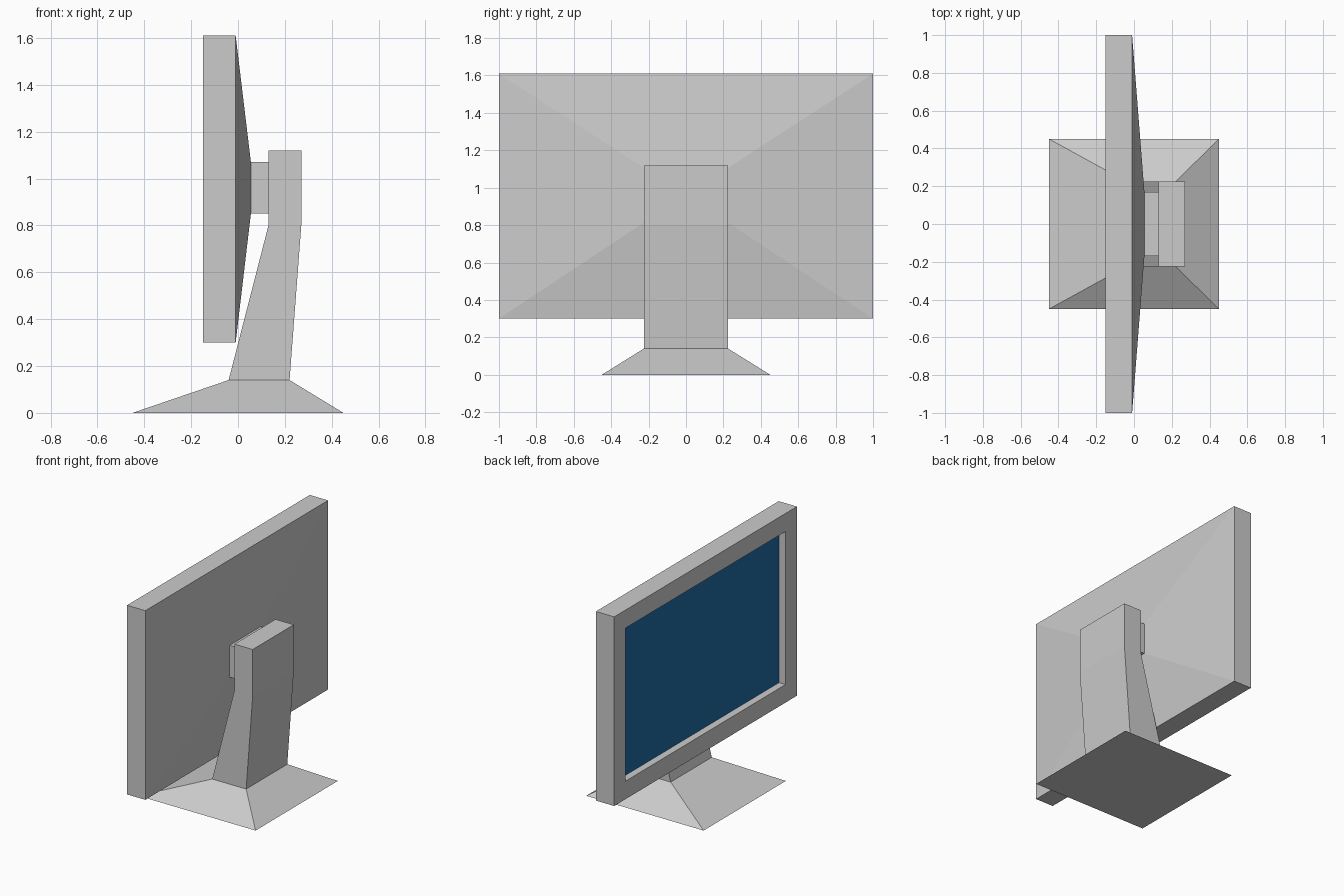
import bpy
import bmesh

if "Cube" in bpy.data.objects:
    bpy.data.objects.remove(bpy.data.objects["Cube"])


def x_rect(x, half_y, z0, z1):
    return [(x, -half_y, z0), (x, half_y, z0), (x, half_y, z1), (x, -half_y, z1)]


def z_rect(z, x0, x1, half_y):
    return [(x0, -half_y, z), (x1, -half_y, z), (x1, half_y, z), (x0, half_y, z)]


def loft(name, rings, open_start=False):
    """Skin four-sided rings into a flat-faced solid."""
    bm = bmesh.new()
    loops = [[bm.verts.new(p) for p in ring] for ring in rings]
    for a, b in zip(loops, loops[1:]):
        for i in range(4):
            j = (i + 1) % 4
            bm.faces.new((a[i], a[j], b[j], b[i]))
    start = bm.faces.new(loops[0][::-1])
    if len(loops) > 1:
        bm.faces.new(loops[-1])
        bmesh.ops.recalc_face_normals(bm, faces=bm.faces[:])
    if open_start:
        bm.faces.remove(start)
    mesh = bpy.data.meshes.new(name)
    bm.to_mesh(mesh)
    bm.free()
    obj = bpy.data.objects.new(name, mesh)
    bpy.context.collection.objects.link(obj)
    return obj


BEZEL = 0.125
Z0, Z1 = 0.30, 1.61
opening = (1 - BEZEL, Z0 + BEZEL, Z1 - BEZEL)

# Housing: recess walls, bezel, sides and tapered back
loft("housing", [
    x_rect(-0.10, *opening),
    x_rect(-0.15, *opening),
    x_rect(-0.15, 1.0, Z0, Z1),
    x_rect(-0.01, 1.0, Z0, Z1),
    x_rect(0.055, 0.17, 0.85, 1.07),
], open_start=True)

# Screen panel closing the recess, facing -x
screen = loft("screen", [x_rect(-0.10, *opening)])
blue = bpy.data.materials.new("screen_blue")
blue.diffuse_color = (0.015, 0.15, 0.37, 1)
blue.use_nodes = True
blue.node_tree.nodes["Principled BSDF"].inputs["Base Color"].default_value = blue.diffuse_color
screen.data.materials.append(blue)

# Mount block between housing and neck
loft("mount", [x_rect(0.055, 0.17, 0.85, 1.07), x_rect(0.13, 0.17, 0.85, 1.07)])

# Neck: leaning lower part, upright top
loft("neck", [
    z_rect(0.14, -0.04, 0.22, 0.225),
    z_rect(0.80, 0.13, 0.27, 0.225),
    z_rect(1.12, 0.13, 0.27, 0.225),
])

# Sloped foot
loft("base", [z_rect(0.0, -0.45, 0.45, 0.45), z_rect(0.14, -0.04, 0.22, 0.225)])
